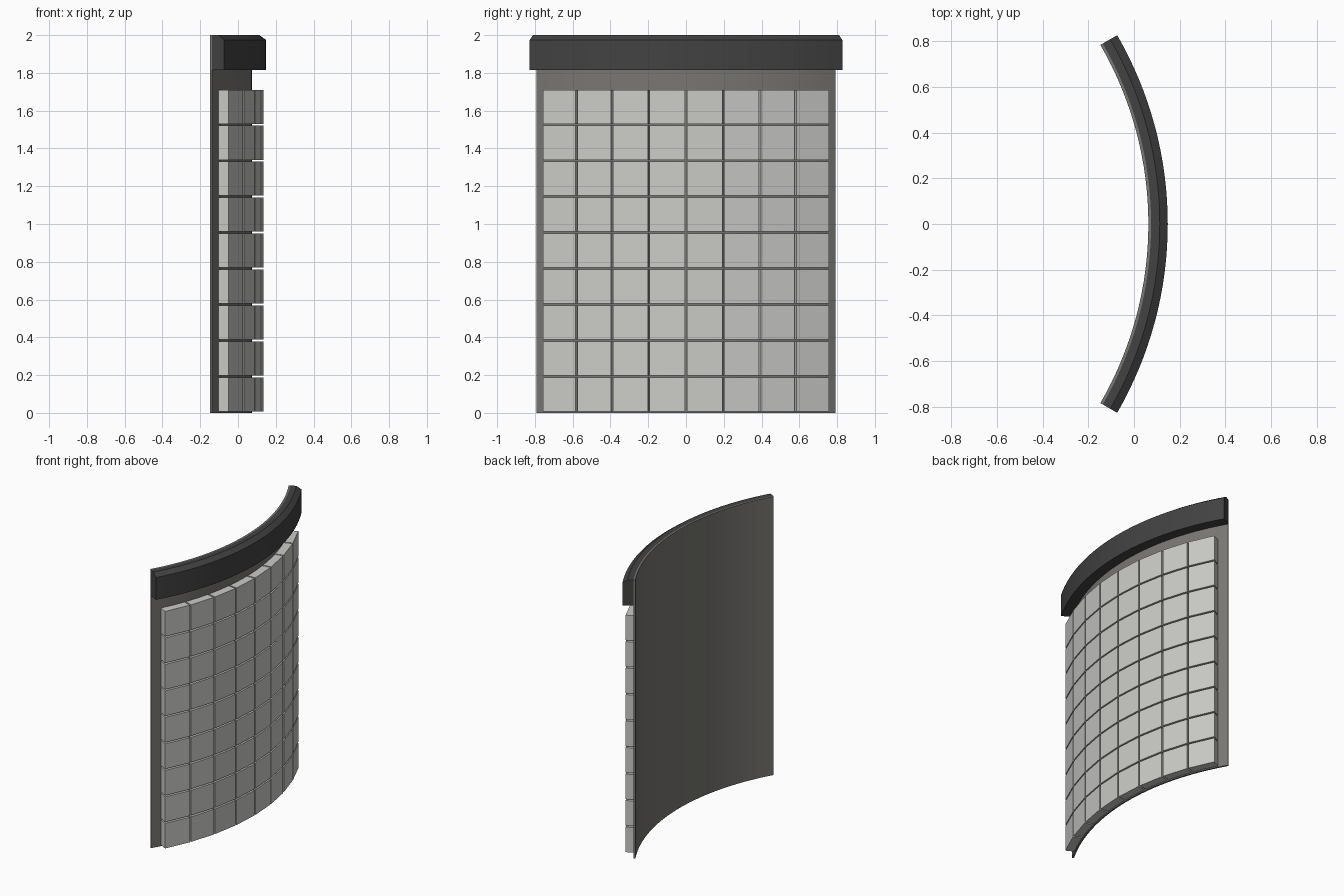
import bpy
import bmesh
from math import sin, cos, radians

cube = bpy.data.objects.get("Cube")
if cube:
    bpy.data.objects.remove(cube, do_unlink=True)

CX = -1.507          # centre of the wall's arc
R_BACK, R_FACE, R_TILE, R_CAP = 1.57, 1.582, 1.642, 1.655
HALF = 30            # half of the arc, in degrees
COLS, ROWS = 8, 9
GAP = 0.01


def material(name, rgb):
    mat = bpy.data.materials.new(name)
    mat.use_nodes = True
    color = (*rgb, 1)
    mat.diffuse_color = color
    mat.node_tree.nodes["Principled BSDF"].inputs["Base Color"].default_value = color
    return mat


def sweep(bm, profile, start, end, steps):
    """Sweep a closed (radius, z) profile along the arc and cap both ends."""
    rings = []
    for i in range(steps + 1):
        a = radians(start + (end - start) * i / steps)
        rings.append([bm.verts.new((CX + r * cos(a), r * sin(a), z)) for r, z in profile])
    n = len(profile)
    for a, b in zip(rings, rings[1:]):
        for j in range(n):
            k = (j + 1) % n
            bm.faces.new((a[j], b[j], b[k], a[k]))
    bm.faces.new(rings[0])
    bm.faces.new(rings[-1][::-1])


def finish(bm, name, mat, smooth):
    bmesh.ops.recalc_face_normals(bm, faces=bm.faces)
    mesh = bpy.data.meshes.new(name)
    bm.to_mesh(mesh)
    bm.free()
    mesh.materials.append(mat)
    obj = bpy.data.objects.new(name, mesh)
    bpy.context.collection.objects.link(obj)
    if smooth:
        bpy.ops.object.select_all(action="DESELECT")
        obj.select_set(True)
        bpy.context.view_layer.objects.active = obj
        bpy.ops.object.shade_smooth_by_angle(angle=radians(20))
    return obj


def box_profile(r0, r1, z0, z1):
    return [(r0, z0), (r1, z0), (r1, z1), (r0, z1)]


tile_mat = material("light grey tile", (0.60, 0.60, 0.58))
panel_mat = material("warm grey panel", (0.19, 0.185, 0.17))
cap_mat = material("charcoal cap", (0.055, 0.055, 0.055))

# Thin curved backing panel
bm = bmesh.new()
sweep(bm, box_profile(R_BACK, R_FACE, 0, 2), -HALF, HALF, 32)
finish(bm, "backing_panel", panel_mat, True)

# Coping along the top with a chamfered outer edge
bm = bmesh.new()
sweep(bm, [(R_FACE, 1.815), (R_CAP, 1.815), (R_CAP, 1.975), (R_CAP - 0.035, 2), (R_FACE, 2)],
      -HALF, HALF, 32)
finish(bm, "top_coping", cap_mat, True)

# Grid of flat tiles, one straight block per cell
bm = bmesh.new()
pitch_a, pitch_z = 55.2 / COLS, 0.1903
half_gap_a = 0.18
for c in range(COLS):
    a0 = (c - COLS / 2) * pitch_a
    for r in range(ROWS):
        z0 = 0.003 + r * pitch_z
        sweep(bm, box_profile(R_FACE - 0.004, R_TILE, z0 + GAP / 2, z0 + pitch_z - GAP / 2),
              a0 + half_gap_a, a0 + pitch_a - half_gap_a, 1)
finish(bm, "wall_tiles", tile_mat, False)
